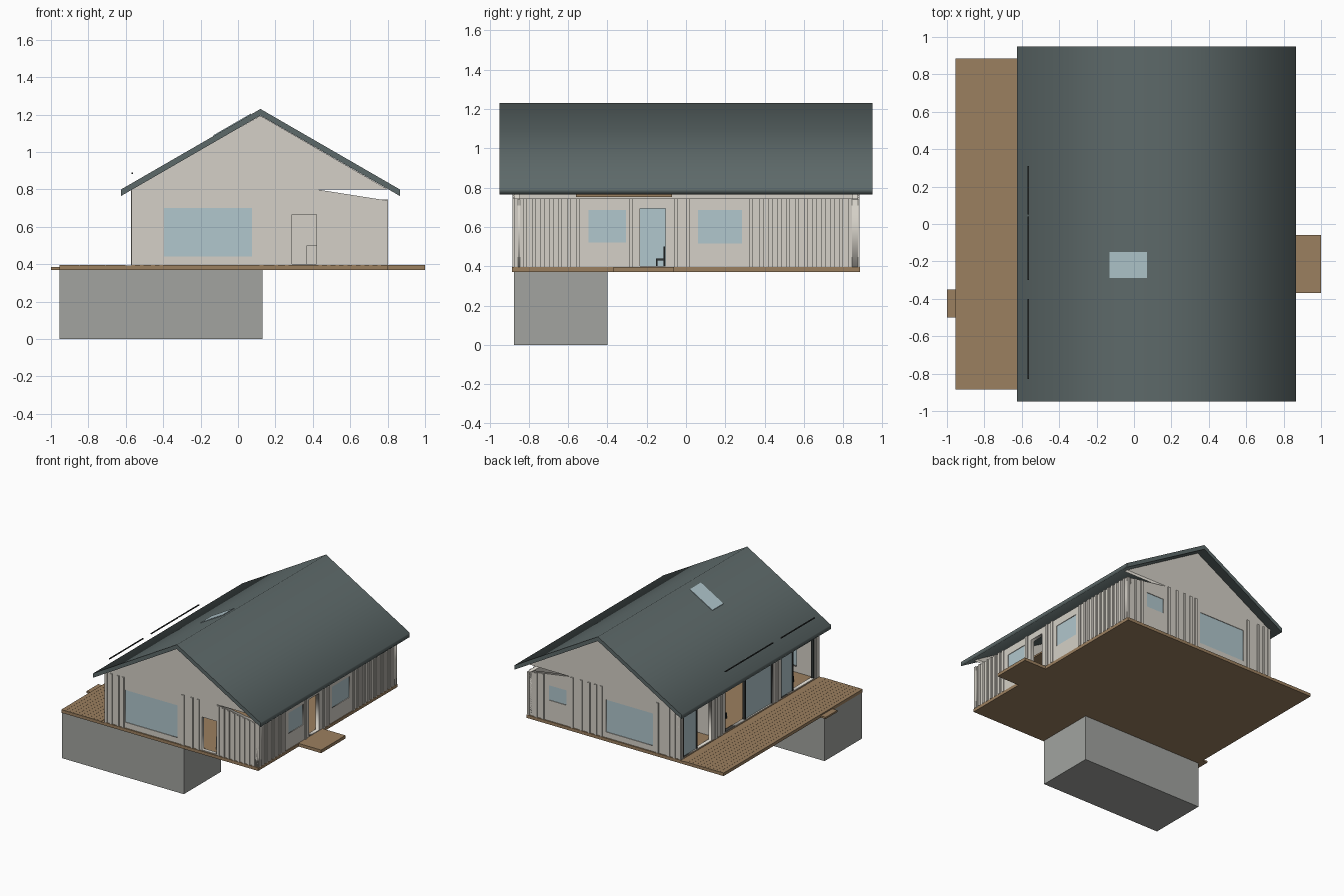
import bpy, bmesh
from mathutils import Matrix, Vector

cube = bpy.data.objects.get("Cube")
if cube:
    bpy.data.objects.remove(cube, do_unlink=True)


def material(name, rgb):
    m = bpy.data.materials.new(name)
    m.use_nodes = True
    m.diffuse_color = (*rgb, 1)
    m.node_tree.nodes["Principled BSDF"].inputs["Base Color"].default_value = (*rgb, 1)
    return m


WALL = material("pale cladding", (0.66, 0.63, 0.57))
ROOF = material("slate roof", (0.11, 0.142, 0.142))
WOOD = material("deck timber", (0.33, 0.215, 0.115))
CONCRETE = material("concrete", (0.36, 0.37, 0.35))
GLASS = material("pale glass", (0.44, 0.57, 0.61))
DARK = material("dark trim", (0.03, 0.035, 0.035))


def add_object(name, mesh, mat):
    mesh.materials.clear()
    mesh.materials.append(mat)
    ob = bpy.data.objects.new(name, mesh)
    bpy.context.collection.objects.link(ob)
    return ob


def boxes(name, mat, spans):
    """One object made of boxes, each given as (x range, y range, z range)."""
    bm = bmesh.new()
    for span in spans:
        size = [b - a for a, b in span]
        mid = Vector([(a + b) / 2 for a, b in span])
        bmesh.ops.create_cube(bm, size=1, matrix=Matrix.Translation(mid) @ Matrix.Diagonal((*size, 1)))
    mesh = bpy.data.meshes.new(name)
    bm.to_mesh(mesh)
    bm.free()
    return add_object(name, mesh, mat)


ALONG_X = Matrix(((1, 0, 0, 0), (0, 0, -1, 0), (0, 1, 0, 0), (0, 0, 0, 1)))
ALONG_Y = Matrix(((0, 0, 1, 0), (1, 0, 0, 0), (0, 1, 0, 0), (0, 0, 0, 1)))


def panel(name, mat, outline, holes, thick, basis, place):
    """Upright panel with rectangular openings, extruded from a filled outline."""
    curve = bpy.data.curves.new(name, "CURVE")
    curve.dimensions = "2D"
    curve.fill_mode = "BOTH"
    curve.extrude = thick / 2
    rings = [outline] + [[(a, c), (a, d), (b, d), (b, c)] for a, b, c, d in holes]
    for ring in rings:
        s = curve.splines.new("POLY")
        s.points.add(len(ring) - 1)
        for p, (u, v) in zip(s.points, ring):
            p.co = (u, v, 0, 1)
        s.use_cyclic_u = True
    temp = bpy.data.objects.new(name + "_outline", curve)
    bpy.context.collection.objects.link(temp)
    deps = bpy.context.evaluated_depsgraph_get()
    mesh = bpy.data.meshes.new_from_object(temp.evaluated_get(deps))
    bpy.data.objects.remove(temp, do_unlink=True)
    mesh.transform(Matrix.Translation(place) @ basis)
    mesh.name = name
    return add_object(name, mesh, mat)


def run(start, end, pitch=0.045):
    return [start + i * pitch for i in range(int((end - start) / pitch + 1.01))]


FLOOR, EAVE, T = 0.395, 0.80, 0.03
RIDGE_X, HALF_ROOF = 0.12, 0.745

# Foundation, floor slab and steps
boxes("basement", CONCRETE, [((-0.955, 0.13), (-0.875, -0.40), (0, 0.37))])
boxes("floor_slab", WOOD, [((-0.955, 0.80), (-0.885, 0.885), (0.37, 0.392))])
boxes("entrance_step", WOOD, [((0.80, 1.0), (-0.37, -0.06), (0.37, FLOOR))])
boxes("deck_step", WOOD, [((-1.0, -0.955), (-0.50, -0.35), (0.37, 0.384))])
boxes("deck_boards", WOOD,
      [((x, x + 0.0345), (-0.885, 0.885), (0.392, FLOOR)) for x in run(-0.955, -0.61, 0.0355)])
boxes("room_floor", WOOD, [((-0.57, 0.80), (-0.885, 0.885), (0.392, FLOOR))])

# Roof, extruded from a chevron profile
chevron = [(RIDGE_X - HALF_ROOF, 0.80), (RIDGE_X - HALF_ROOF, 0.765), (RIDGE_X, 1.195),
           (RIDGE_X + HALF_ROOF, 0.765), (RIDGE_X + HALF_ROOF, 0.80), (RIDGE_X, 1.23)]
panel("roof", ROOF, chevron, [], 1.90, ALONG_X, (0, 0, 0))

# Skylight lying on the roof slope
slope = 0.43 / HALF_ROOF
sky = boxes("skylight", GLASS, [((-0.13, 0.07), (-0.29, -0.15), (0, 0.006))])
for v in sky.data.vertices:
    v.co.z += 1.23 - slope * (RIDGE_X - v.co.x) - 0.001

# Thin rails above the deck-side eave
boxes("eave_rails", DARK, [((-0.569, -0.561), ys, (0.883, 0.890))
                           for ys in ((-0.83, -0.40), (-0.30, 0.04), (0.05, 0.31))])

# Gable walls, with an open wedge under the eave on the entrance side
gable = [(-0.57, FLOOR), (0.80, FLOOR), (0.80, 0.74), (0.42, EAVE), (0.80, EAVE),
         (RIDGE_X, 1.194), (-0.57, EAVE)]
front_window = (-0.395, 0.075, 0.44, 0.70)
back_windows = [(-0.32, 0.10, 0.44, 0.70), (0.45, 0.61, 0.56, 0.68)]
front_door = (0.29, 0.42, 0.40, 0.665)
panel("front_wall", WALL, gable, [front_window, front_door], T, ALONG_X, (0, -0.86, 0))
panel("back_wall", WALL, gable, back_windows, T, ALONG_X, (0, 0.86, 0))

# Side walls
side_windows = [(-0.495, -0.305, 0.52, 0.685), (0.06, 0.285, 0.515, 0.685)]
entrance = (-0.235, -0.105, 0.40, 0.695)
right_outline = [(-0.875, FLOOR), (0.875, FLOOR), (0.875, 0.745), (-0.875, 0.745)]
panel("entrance_wall", WALL, right_outline, side_windows + [entrance], T, ALONG_Y, (0.78, 0, 0))
deck_outline = [(-0.875, FLOOR), (0.875, FLOOR), (0.875, EAVE), (-0.875, EAVE)]
deck_openings = [(-0.83, -0.40, 0.40, 0.72), (-0.30, 0.31, 0.40, 0.72), (0.48, 0.84, 0.40, 0.72)]
panel("deck_wall", WALL, deck_outline, deck_openings, T, ALONG_Y, (-0.55, 0, 0))

# Glazing
boxes("gable_glass", GLASS,
      [((a, b), (y - 0.004, y + 0.004), (c, d))
       for y, (a, b, c, d) in [(-0.866, front_window)] + [(0.866, w) for w in back_windows]])
boxes("entrance_glass", GLASS,
      [((0.782, 0.79), (a, b), (c, d)) for a, b, c, d in side_windows])
boxes("deck_glass", GLASS, [((-0.554, -0.546), ys, (0.40, 0.72))
                            for ys in ((-0.30, 0.04), (-0.56, -0.40), (0.66, 0.84))])

# Slim dark mullions in the deck openings
boxes("deck_mullions", DARK, [((-0.562, -0.54), (y - 0.005, y + 0.005), (FLOOR, 0.72))
                              for y in (-0.825, -0.56, -0.405, -0.295, 0.045, 0.305, 0.66, 0.835)])


# Raised cladding boards
def gable_top(x):
    return EAVE if x < 0.42 else EAVE - (x - 0.42) * 0.158


def gable_boards(name, xs, y):
    boxes(name, WALL, [((x - 0.01, x + 0.01), (y - 0.004, y + 0.004), (FLOOR, gable_top(x + 0.01)))
                       for x in xs])


gable_boards("front_boards", [-0.56, -0.515, -0.455, -0.41, 0.125, 0.205, 0.26] + run(0.44, 0.79), -0.879)
gable_boards("back_boards", [-0.56, -0.51, -0.46, -0.36, 0.14, 0.19, 0.25, 0.32, 0.40, 0.66, 0.72, 0.79], 0.879)
side_boards = run(-0.865, -0.53) + [-0.28, -0.05, 0.01, 0.33] + run(0.385, 0.87)
boxes("entrance_boards", WALL,
      [((0.795, 0.803), (y - 0.01, y + 0.01), (FLOOR, 0.745)) for y in side_boards])
boxes("deck_boards_upright", WALL,
      [((-0.573, -0.565), (y - 0.01, y + 0.01), (FLOOR, EAVE)) for y in (-0.855, -0.35, 0.36, 0.43, 0.86)])

# Interior partition, loft shelf and low cabinet
boxes("partition", WALL, [((-0.535, 0.765), (0.395, 0.415), (FLOOR, 0.74))])
boxes("loft_shelf", WOOD, [((0.30, 0.55), (-0.56, -0.07), (0.752, 0.765))])
boxes("low_cabinet", WALL, [((0.365, 0.42), (-0.80, -0.73), (FLOOR, 0.50))])


# Furniture
def legged(name, mat, x, y, width, depth, top, back=0):
    w, d, r = width / 2, depth / 2, 0.004
    parts = [((x - w, x + w), (y - d, y + d), (top - 0.01, top))]
    parts += [((x + i * (w - r) - r, x + i * (w - r) + r), (y + j * (d - r) - r, y + j * (d - r) + r),
               (FLOOR, top)) for i in (-1, 1) for j in (-1, 1)]
    if back:
        parts.append(((x - w, x + w), (y + d - 0.008, y + d), (top, back)))
    boxes(name, mat, parts)


legged("table", WOOD, -0.30, 0.17, 0.12, 0.20, 0.48)
for i, (x, y) in enumerate([(-0.41, 0.22), (-0.41, 0.12), (-0.19, 0.22), (-0.10, -0.13), (-0.45, -0.68)]):
    legged(f"chair_{i + 1}", DARK, x, y, 0.045, 0.045, 0.44, 0.50)
